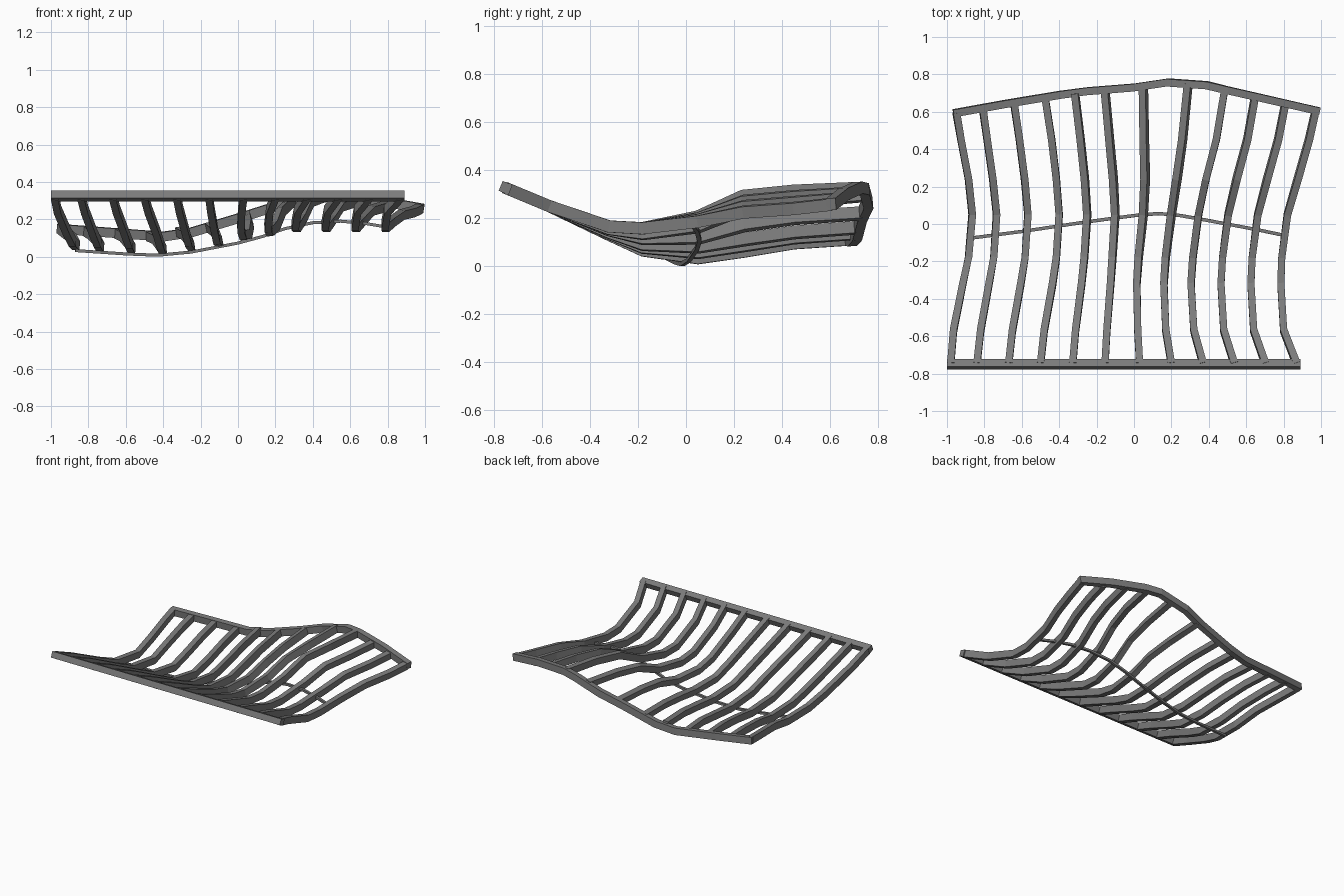
import bpy, bmesh
from mathutils import Vector

STATIONS = [-0.75, -0.57, -0.32, -0.18, 0.05, 0.24, 0.45]   # last station sits on the back rail
RIBS = 12
# key ribs: index -> (x along the rib, z along the rib, y of the back end)
KEYS = {
    0: ([-.98, -.965, -.915, -.885, -.865, -.885, -.925, -.95],
        [.325, .25, .135, .08, .06, .10, .13, .15], .595),
    1: ([-.84, -.82, -.775, -.75, -.735, -.755, -.785, -.81],
        [.325, .25, .13, .072, .05, .09, .12, .135], .625),
    3: ([-.50, -.48, -.435, -.415, -.40, -.415, -.44, -.475],
        [.325, .25, .13, .065, .033, .06, .095, .11], .675),
    5: ([-.155, -.145, -.125, -.115, -.10, -.11, -.13, -.155],
        [.325, .25, .14, .09, .08, .11, .14, .16], .72),
    6: ([.03, .02, .015, .025, .05, .06, .055, .05],
        [.325, .25, .15, .115, .118, .17, .20, .22], .74),
    7: ([.20, .17, .16, .17, .20, .23, .26, .29],
        [.325, .25, .155, .135, .165, .24, .27, .295], .75),
    8: ([.37, .32, .305, .315, .345, .385, .44, .485],
        [.325, .25, .165, .157, .205, .292, .313, .325], .72),
    11: ([.87, .80, .785, .79, .82, .875, .935, .97],
         [.325, .25, .165, .157, .185, .225, .24, .257], .605),
}


def rib_points(i):
    """Centre line of rib i, blended between its neighbouring key ribs."""
    a = max(k for k in KEYS if k <= i)
    b = min(k for k in KEYS if k >= i)
    t = (i - a) / (b - a) if b > a else 0
    mix = lambda p, q: p + (q - p) * t
    (xa, za, ya), (xb, zb, yb) = KEYS[a], KEYS[b]
    ys = STATIONS + [mix(ya, yb)]
    return [Vector((mix(xa[k], xb[k]), ys[k], mix(za[k], zb[k]))) for k in range(len(ys))]


# dark grey paint shared by every part
grey = bpy.data.materials.new("dark_grey")
grey.diffuse_color = (0.2, 0.2, 0.2, 1)


def sweep(name, pts, sides, width, depth):
    """Rectangular bar along pts; sides gives the width direction at each point."""
    pts = [Vector(p) for p in pts]
    bm = bmesh.new()
    rings = []
    for k, p in enumerate(pts):
        tan = (pts[min(k + 1, len(pts) - 1)] - pts[max(k - 1, 0)]).normalized()
        side = Vector(sides[k])
        side = (side - tan * side.dot(tan)).normalized()
        up = tan.cross(side).normalized()
        rings.append([bm.verts.new(p + side * (width / 2 * u) + up * (depth / 2 * v))
                      for u, v in ((-1, -1), (1, -1), (1, 1), (-1, 1))])
    for r, s in zip(rings, rings[1:]):
        for j in range(4):
            bm.faces.new((r[j], r[(j + 1) % 4], s[(j + 1) % 4], s[j]))
    bm.faces.new(rings[0])
    bm.faces.new(rings[-1])
    bmesh.ops.recalc_face_normals(bm, faces=bm.faces)
    mesh = bpy.data.meshes.new(name)
    bm.to_mesh(mesh)
    bm.free()
    mesh.materials.append(grey)
    ob = bpy.data.objects.new(name, mesh)
    bpy.context.collection.objects.link(ob)
    return ob


# ribs, each one twisted to follow the surface between its neighbours
grid = [rib_points(i) for i in range(RIBS)]
for i, pts in enumerate(grid):
    lo, hi = grid[max(i - 1, 0)], grid[min(i + 1, RIBS - 1)]
    sides = [h - l for l, h in zip(lo, hi)]
    sweep(f"rib_{i + 1:02d}", pts, sides, 0.038, 0.05)

# straight front rail, tilted with the surface
sweep("front_rail", [(-1, -.75, .325), (.89, -.75, .325)], [(0, 1, -.42)] * 2, 0.044, 0.044)

# wavy back rail
back = [(-.965, .592, .15), (-.70, .64, .13), (-.40, .69, .108), (-.25, .71, .13),
        (0, .73, .205), (.18, .757, .262), (.39, .742, .318), (.50, .715, .325),
        (.75, .658, .30), (.99, .603, .257)]
sweep("back_rail", back, [(0, 1, .08)] * len(back), 0.04, 0.05)

# thin cross rod under the ribs
rod = [(-.87, -.075, .033), (-.60, -.04, .015), (-.43, -.015, .008), (-.25, .012, .025),
       (0, .045, .073), (.13, .056, .108), (.25, .045, .15), (.40, .018, .182),
       (.55, -.01, .19), (.68, -.035, .178), (.80, -.06, .158)]
sweep("cross_rod", rod, [(0, 1, 0)] * len(rod), 0.018, 0.016)
